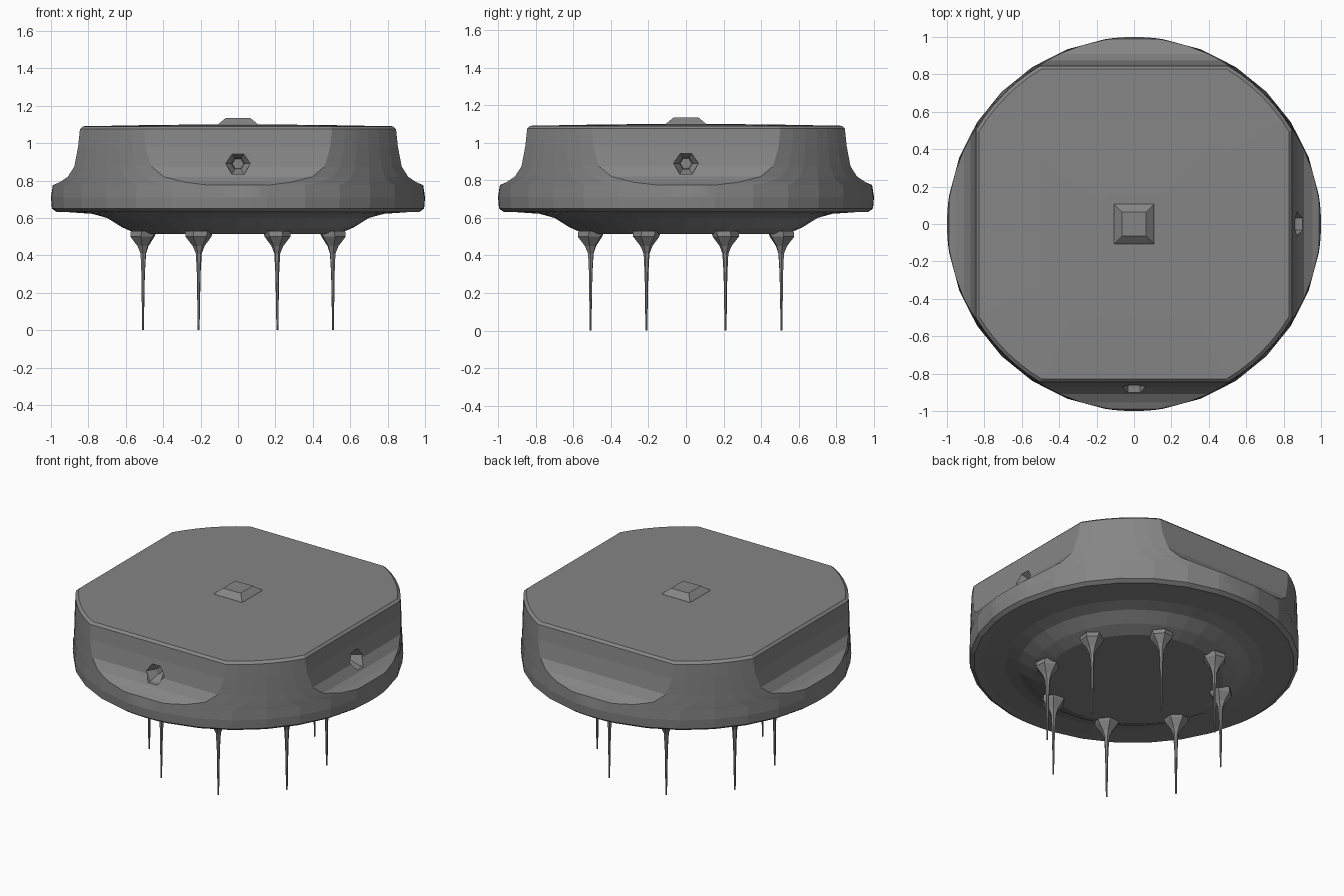
import bpy, bmesh
from math import acos, cos, sin, pi, radians

if "Cube" in bpy.data.objects:
    bpy.data.objects.remove(bpy.data.objects["Cube"])

# Dark grey finish shared by all parts
finish = bpy.data.materials.new("dark_grey")
finish.diffuse_color = (0.235, 0.235, 0.235, 1)
finish.use_nodes = True
finish.node_tree.nodes["Principled BSDF"].inputs["Base Color"].default_value = finish.diffuse_color


def loft(name, rings):
    """Skin a stack of equal-length point rings and cap both ends."""
    bm = bmesh.new()
    rows = [[bm.verts.new(p) for p in ring] for ring in rings]
    n = len(rows[0])
    for a, b in zip(rows, rows[1:]):
        for i in range(n):
            j = (i + 1) % n
            bm.faces.new((a[i], a[j], b[j], b[i]))
    bm.faces.new(rows[0])
    bm.faces.new(rows[-1])
    bmesh.ops.recalc_face_normals(bm, faces=bm.faces)
    mesh = bpy.data.meshes.new(name)
    bm.to_mesh(mesh)
    bm.free()
    mesh.materials.append(finish)
    obj = bpy.data.objects.new(name, mesh)
    bpy.context.collection.objects.link(obj)
    return obj


def trimmed_circle(radius, half, z, steps=4):
    """Circle cut by a square; points always fall on the cut corners."""
    brk = max(acos(min(1, half / radius)), radians(9))
    octant = [brk * i / steps for i in range(steps)]
    octant += [brk + (pi / 4 - brk) * i / 3 for i in range(3)]
    quarter = octant + [pi / 4] + [pi / 2 - a for a in reversed(octant[1:])]
    pts = []
    for q in range(4):
        for a in quarter:
            r = min(radius, half / max(abs(cos(a)), abs(sin(a))))
            t = a + q * pi / 2
            pts.append((r * cos(t), r * sin(t), z))
    return pts


def polygon(n, radius, z, cx=0, cy=0, turn=0):
    return [(cx + radius * cos(turn + 2 * pi * i / n),
             cy + radius * sin(turn + 2 * pi * i / n), z) for i in range(n)]


# Round body whose upper part is trimmed to a square, with a ledge on each side
body_levels = [  # radius, half square, z
    (0.97, 2, 0.632), (0.995, 2, 0.65), (1.0, 2, 0.71), (0.997, 0.99, 0.775),
    (0.995, 0.955, 0.79), (0.993, 0.91, 0.82), (0.99, 0.875, 0.875),
    (0.987, 0.855, 0.98), (0.983, 0.845, 1.075), (0.965, 0.83, 1.09),
    (0.60, 0.50, 1.096), (0.20, 0.16, 1.10)]
body = loft("body", [trimmed_circle(*lv) for lv in body_levels])

# Shallow bowl underneath
bowl_levels = [(0.97, 0.635), (0.78, 0.622), (0.70, 0.60), (0.62, 0.55), (0.54, 0.515)]
loft("under_bowl", [polygon(32, r, z) for r, z in bowl_levels])

# Eight thin pins with flared roots
for k in range(8):
    ang = pi / 8 + k * pi / 4
    rings = []
    for dist, r, z in [(0.55, 0.005, 0), (0.549, 0.010, 0.30), (0.548, 0.016, 0.41),
                       (0.55, 0.032, 0.45), (0.553, 0.07, 0.50), (0.545, 0.075, 0.53)]:
        rings.append(polygon(6, r, z, dist * cos(ang), dist * sin(ang), ang))
    loft("pin_%d" % (k + 1), rings)

# Square button on the top
loft("top_button", [polygon(4, h * 2 ** 0.5, z, 0, 0, pi / 4)
                    for h, z in [(0.108, 1.095), (0.105, 1.102), (0.065, 1.135)]])

# Tapering hexagonal sockets sunk into the front and right faces
for name, turn in (("front_socket_cutter", -pi / 2), ("right_socket_cutter", 0)):
    cutter = loft(name, [polygon(6, r, d) for r, d in
                         [(0.03, 0.77), (0.035, 0.82), (0.066, 0.87), (0.066, 0.93)]])
    for v in cutter.data.vertices:
        side, up, out = v.co
        v.co = (out * cos(turn) - side * sin(turn),
                out * sin(turn) + side * cos(turn), 0.89 + up)
    cutter.data.update()
    cutter.hide_render = True
    cutter.hide_viewport = True
    cut = body.modifiers.new(name, 'BOOLEAN')
    cut.operation = 'DIFFERENCE'
    cut.solver = 'EXACT'
    cut.object = cutter
